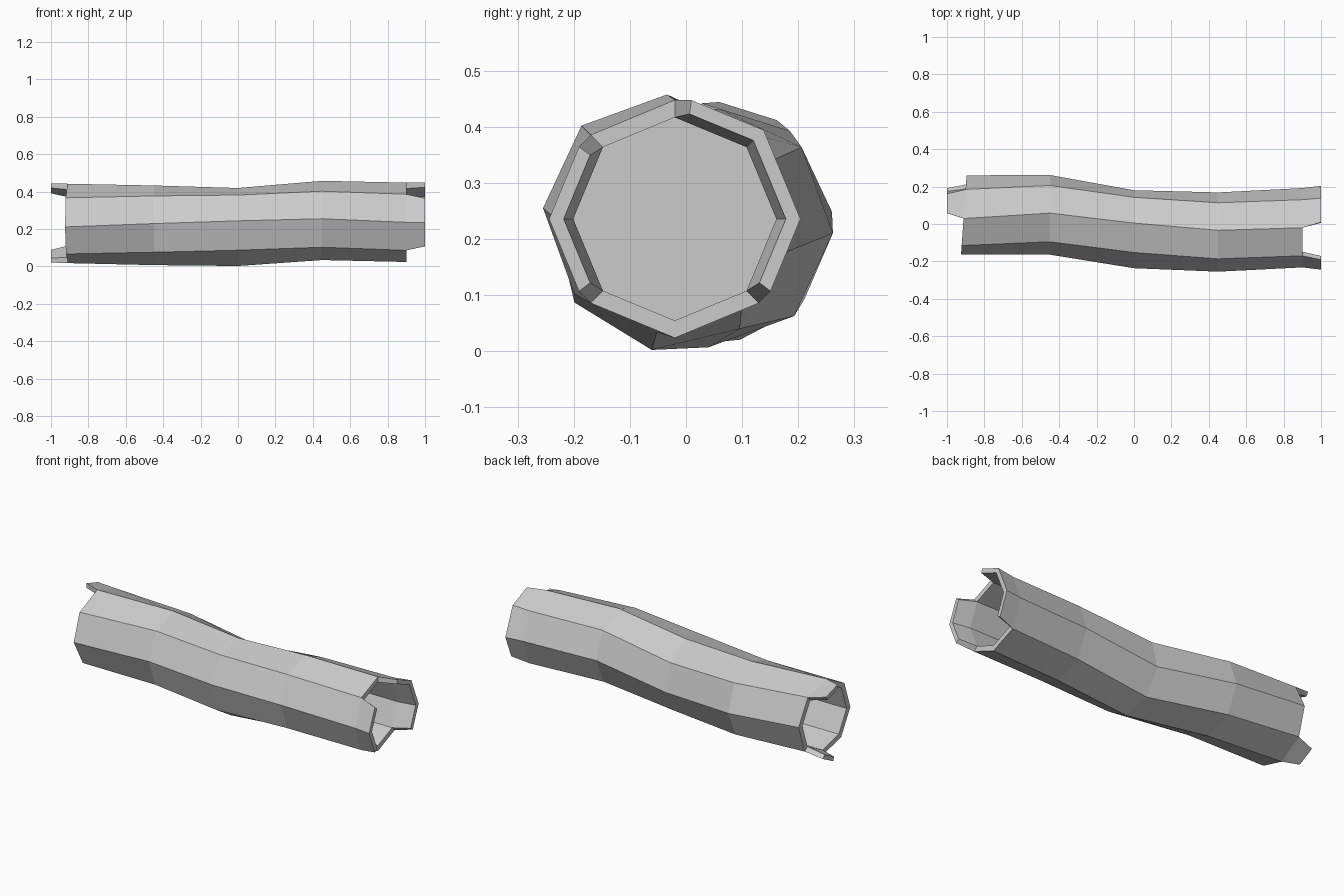
import bpy
import bmesh
from math import radians, cos, sin

old = bpy.data.objects.get("Cube")
if old:
    bpy.data.objects.remove(old, do_unlink=True)

SIDES = 8
STEP = 360 / SIDES

# Bent trunk stations: x, centre y, centre z, radius, twist in degrees
STATIONS = [
    (-0.91, 0.048, 0.230, 0.213, 5),
    (-0.45, 0.049, 0.220, 0.213, -2.5),
    (0.00, -0.028, 0.211, 0.211, -9),
    (0.45, -0.043, 0.246, 0.212, -2.5),
    (0.90, -0.020, 0.236, 0.212, 0),
]
WALL = 0.031
HOLLOW = 0.35
FLARE = 0.012
TRIM = 8

# Splinter tabs at each end, as first and last side corner
END_TABS = {0: [(1, 2), (-2, -1)], -1: [(-1, 2), (3, 5)]}

bm = bmesh.new()


def corner(station, k, x=None, shrink=0.0, trim=0.0):
    """Point on the octagon outline at corner k, slid by trim degrees."""
    sx, cy, cz, r, twist = station
    local = trim % STEP
    r = (r - shrink) * cos(radians(STEP / 2)) / cos(radians(local - STEP / 2))
    a = radians(twist + STEP * k + trim)
    y, z = cy + r * cos(a), cz + r * sin(a)
    if x is None:
        x = sx
        if sx < -0.8:
            x += 0.07 * (y - cy)      # slanted break
    return bm.verts.new((x, y, z))


def ring(station, **options):
    return [corner(station, k, **options) for k in range(SIDES)]


def bridge(a, b):
    for k in range(SIDES):
        n = (k + 1) % SIDES
        bm.faces.new((a[k], a[n], b[n], b[k]))


# Outer bark
bark = [ring(s) for s in STATIONS]
for a, b in zip(bark, bark[1:]):
    bridge(a, b)

# Hollow ends with broken rims
for end, tabs in END_TABS.items():
    station = STATIONS[end]
    outer = bark[end]
    inner = ring(station, shrink=WALL)
    side = 1 if station[0] > 0 else -1
    floor = ring(station, x=station[0] - side * HOLLOW, shrink=WALL)
    bridge(inner, floor)
    bm.faces.new(floor)

    raised = set()
    for first, last in tabs:
        loops = []
        for k in range(first, last + 1):
            trim = TRIM if k == first else -TRIM if k == last else 0
            tip_out = corner(station, k, x=side, shrink=-FLARE, trim=trim)
            tip_in = corner(station, k, x=side, shrink=WALL - FLARE - 0.005, trim=trim)
            i = k % SIDES
            loops.append((outer[i], tip_out, tip_in, inner[i]))
            if k < last:
                raised.add(i)
        for a, b in zip(loops, loops[1:]):
            for j in range(3):
                bm.faces.new((a[j], a[j + 1], b[j + 1], b[j]))
        bm.faces.new(loops[0])
        bm.faces.new(loops[-1])

    # Rim between the tabs
    for k in range(SIDES):
        if k not in raised:
            n = (k + 1) % SIDES
            bm.faces.new((outer[k], outer[n], inner[n], inner[k]))

bmesh.ops.recalc_face_normals(bm, faces=bm.faces[:])
mesh = bpy.data.meshes.new("hollow_log")
bm.to_mesh(mesh)
bm.free()

# Plain grey material
color = (0.6, 0.6, 0.6, 1)
mat = bpy.data.materials.new("light_grey")
mat.use_nodes = True
mat.diffuse_color = color
mat.node_tree.nodes["Principled BSDF"].inputs["Base Color"].default_value = color
mesh.materials.append(mat)

log = bpy.data.objects.new("hollow_log", mesh)
bpy.context.collection.objects.link(log)
